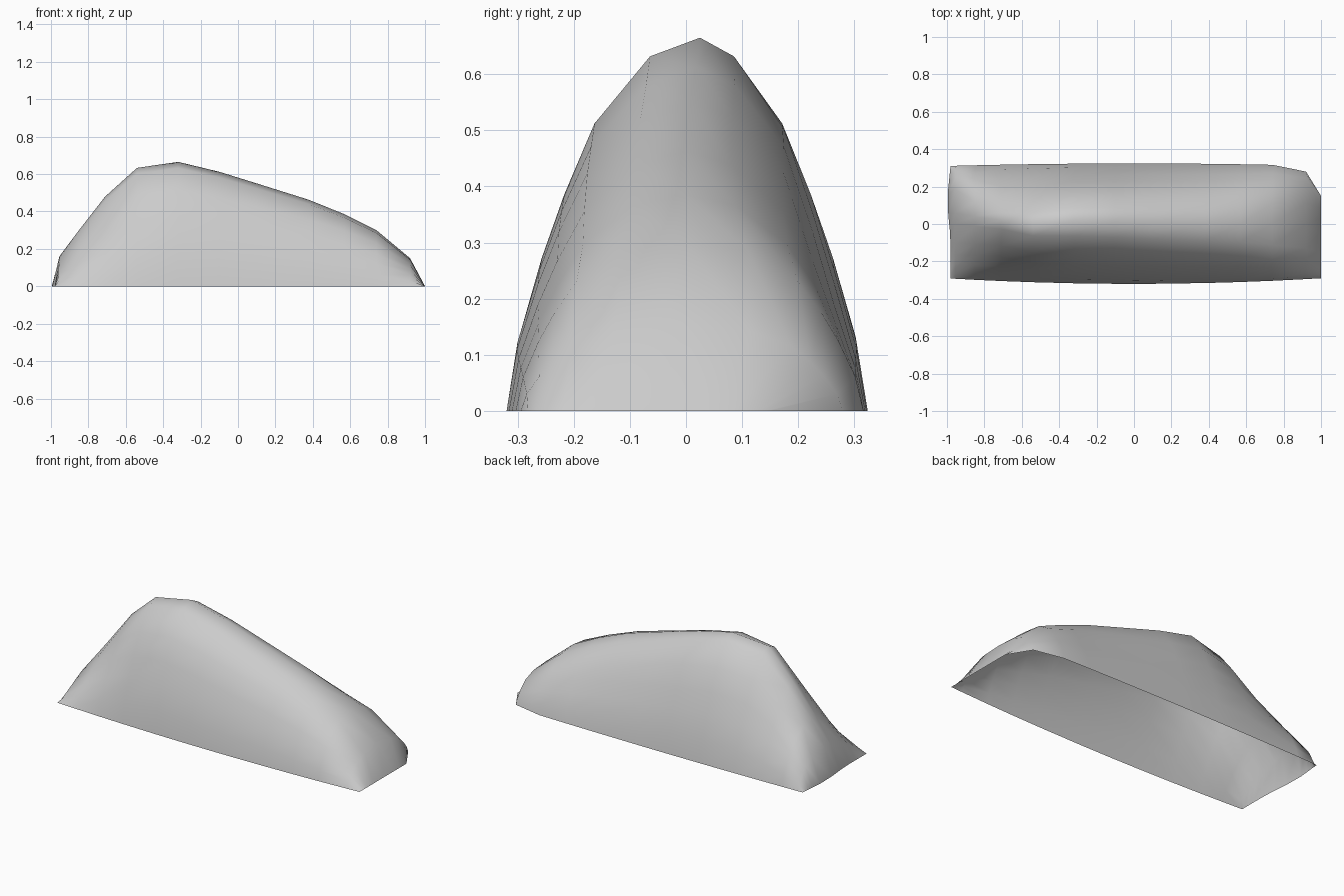
import bpy
import bmesh

default_cube = bpy.data.objects.get("Cube")
if default_cube:
    bpy.data.objects.remove(default_cube, do_unlink=True)

# Half of an arch: share of half width, share of height
HALF_SECTION = [(1, 0), (0.94, 0.2), (0.82, 0.41), (0.7, 0.58),
                (0.54, 0.77), (0.25, 0.95)]

# Stations along the length: x, crest height, crest y, then how lean
# the front and back flanks are (smaller is fuller)
STATIONS = [(-0.98, 0, 0.05, 1, 0.6), (-0.955, 0.16, 0.06, 1.3, 0.5),
            (-0.85, 0.3, 0.04, 1.35, 0.9), (-0.71, 0.48, 0.02, 1.4, 1.4),
            (-0.54, 0.633, 0, 1.15, 1.25), (-0.32, 0.665, 0.025, 0.97, 1.15),
            (-0.1, 0.612, 0.02, 0.95, 1.1), (0.1, 0.55, 0.01, 0.93, 1.05),
            (0.38, 0.462, 0, 0.9, 1), (0.57, 0.385, 0, 0.85, 0.93),
            (0.74, 0.3, 0, 0.72, 0.75), (0.92, 0.15, 0, 0.6, 0.65),
            (1, 0, -0.06, 0.6, 0.6)]


def grey_material():
    colour = (0.6, 0.6, 0.6, 1)
    material = bpy.data.materials.new("light grey")
    material.use_nodes = True
    material.diffuse_color = colour
    shader = next(n for n in material.node_tree.nodes if n.type == "BSDF_PRINCIPLED")
    shader.inputs["Base Color"].default_value = colour
    shader.inputs["Roughness"].default_value = 0.8
    return material


def section(x, height, crest, front_lean, back_lean):
    """Arch from the front base edge over the crest to the back base edge."""
    front = -0.32 + 0.03 * x * x
    back = 0.324 - 0.014 * x * x
    if x > 0.8:  # clipped back corner of the low end
        back = 0.28 if x < 1 else 0.15
    points = [(x, crest + (front - crest) * u ** front_lean, height * v)
              for u, v in HALF_SECTION]
    points.append((x, crest, height))
    points += [(x, crest + (back - crest) * u ** back_lean, height * v)
               for u, v in reversed(HALF_SECTION)]
    # Bow the tall end slightly outward behind the middle
    if x < -0.97:
        points = [(px - 0.02 * max(0, 1 - abs(py - 0.12) / 0.2), py, pz)
                  for px, py, pz in points]
    return points


# Open-bottomed shell lofted through the sections
bm = bmesh.new()
rings = [[bm.verts.new(p) for p in section(*s)] for s in STATIONS]
for ring, following in zip(rings, rings[1:]):
    for i in range(len(ring) - 1):
        bm.faces.new((ring[i], following[i], following[i + 1], ring[i + 1]))
for face in bm.faces:
    face.smooth = True

mesh = bpy.data.meshes.new("mound_shell")
bm.to_mesh(mesh)
bm.free()
mesh.materials.append(grey_material())
shell = bpy.data.objects.new("mound_shell", mesh)
bpy.context.collection.objects.link(shell)
